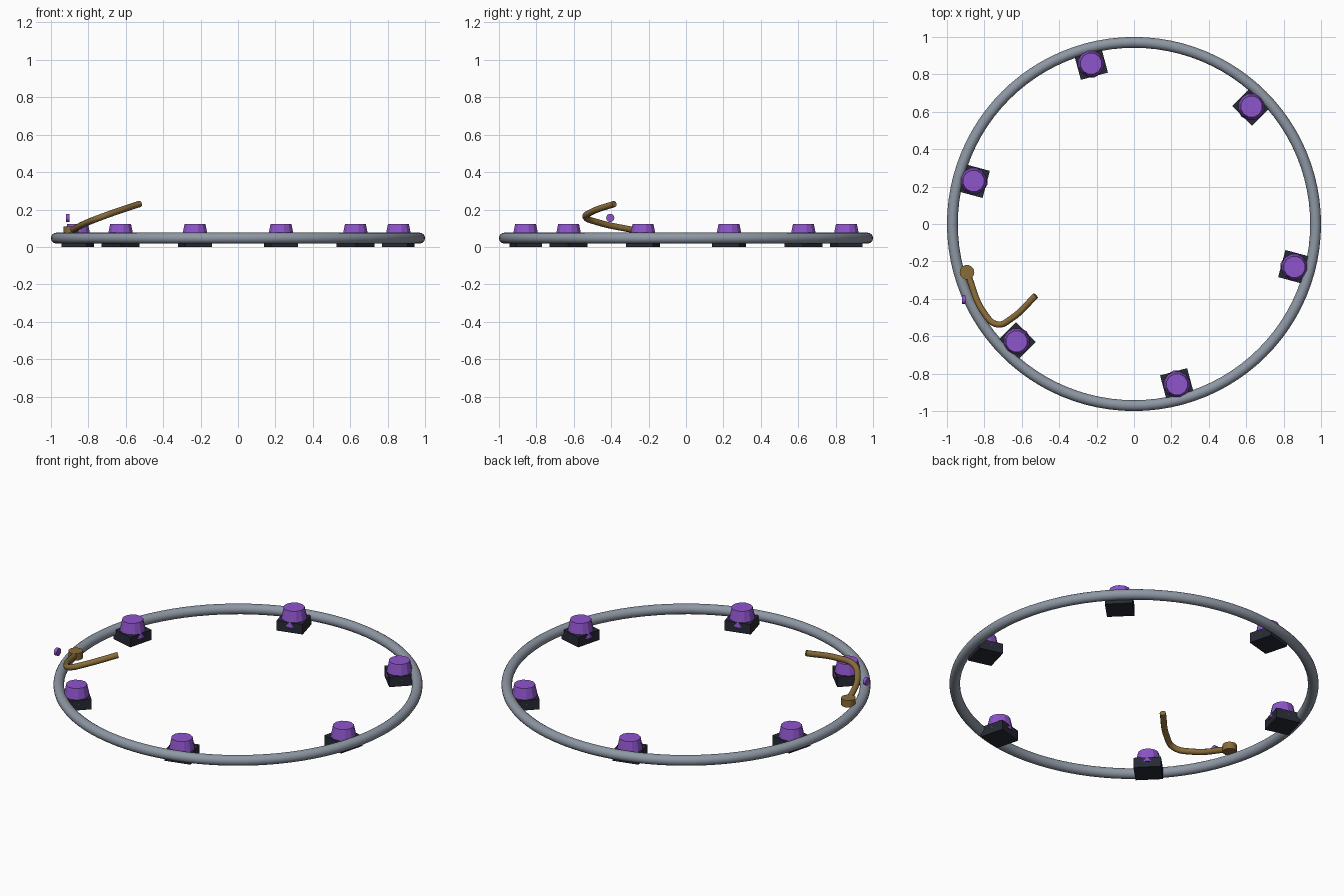
import bpy, math
from mathutils import Vector

if "Cube" in bpy.data.objects:
    bpy.data.objects.remove(bpy.data.objects["Cube"])


def material(name, rgb):
    m = bpy.data.materials.new(name)
    m.diffuse_color = (*rgb, 1)
    m.use_nodes = True
    m.node_tree.nodes["Principled BSDF"].inputs["Base Color"].default_value = m.diffuse_color
    return m


steel = material("steel", (0.27, 0.31, 0.37))
dark = material("dark", (0.02, 0.023, 0.035))
purple = material("purple", (0.27, 0.09, 0.60))
brass = material("brass", (0.25, 0.15, 0.04))


def finish(name, mat, smooth=False):
    o = bpy.context.object
    o.name = name
    o.data.materials.append(mat)
    if smooth:
        bpy.ops.object.shade_smooth_by_angle(angle=math.radians(35))
    return o


# Main hoop
bpy.ops.mesh.primitive_torus_add(major_segments=96, minor_segments=16,
                                 major_radius=0.971, minor_radius=0.029,
                                 location=(0, 0, 0.047))
finish("hoop", steel, True)

# Six feet, each a block with a tapered knob pushed into it
for i in range(6):
    a = math.radians(45 + 60 * i)
    x, y = 0.888 * math.cos(a), 0.888 * math.sin(a)
    bpy.ops.mesh.primitive_cube_add(size=1, location=(x, y, 0.03), rotation=(0, 0, a))
    block = finish(f"foot_block_{i + 1}", dark)
    block.scale = (0.14, 0.15, 0.06)
    bpy.ops.mesh.primitive_cone_add(vertices=12, radius1=0.076, radius2=0.058,
                                    depth=0.088, location=(x, y, 0.078),
                                    rotation=(0, 0, a))
    finish(f"knob_{i + 1}", purple)

# Bent brass arm
path = [(-0.89, -0.265, 0.087), (-0.805, -0.47, 0.131), (-0.73, -0.537, 0.160),
        (-0.655, -0.505, 0.187), (-0.525, -0.383, 0.230)]
curve = bpy.data.curves.new("arm", "CURVE")
curve.dimensions = "3D"
curve.bevel_depth = 0.017
curve.bevel_resolution = 3
curve.use_fill_caps = True
curve.resolution_u = 8
spline = curve.splines.new("BEZIER")
spline.bezier_points.add(len(path) - 1)
for p, co in zip(spline.bezier_points, path):
    p.co = co
    p.handle_left_type = p.handle_right_type = "AUTO"
arm = bpy.data.objects.new("arm", curve)
curve.materials.append(brass)
bpy.context.collection.objects.link(arm)

# Pivot under the arm
bpy.ops.mesh.primitive_cylinder_add(vertices=20, radius=0.039, depth=0.042,
                                    location=(-0.893, -0.258, 0.089))
finish("arm_pivot", brass, True)

# Small button beside the arm
bpy.ops.mesh.primitive_cylinder_add(vertices=16, radius=0.022, depth=0.018,
                                    location=(-0.91, -0.405, 0.155),
                                    rotation=(0, math.pi / 2, 0))
finish("side_button", purple, True)
